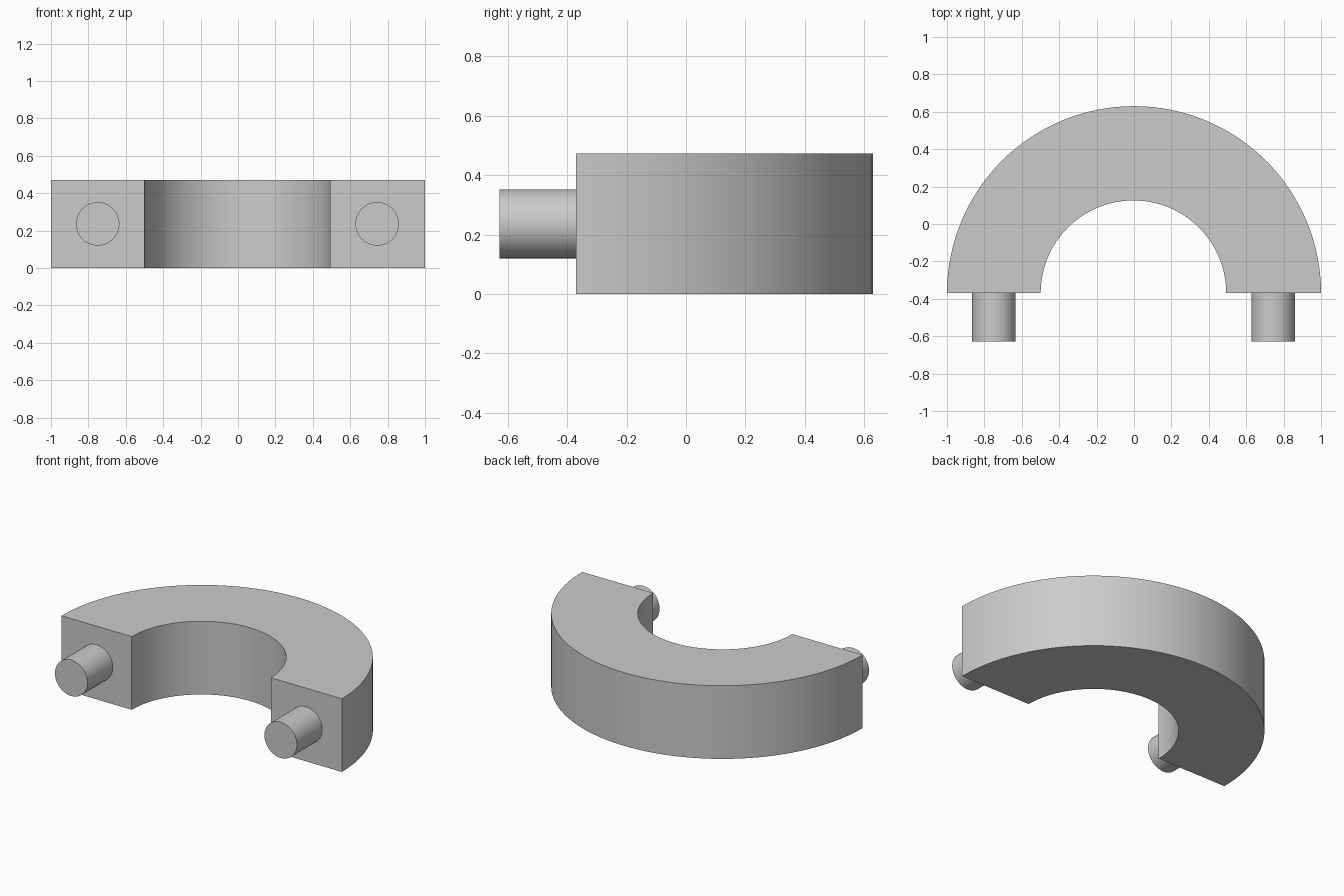
import bpy, bmesh
from math import pi, sin, cos, radians
from mathutils import Matrix, Vector

if "Cube" in bpy.data.objects:
    bpy.data.objects.remove(bpy.data.objects["Cube"], do_unlink=True)

HEIGHT = 0.472
FACE_Y = -0.37      # plane of the two flat ends
OUTER, INNER = 1.0, 0.496
SHIFT = -0.003      # slight sideways offset of bore and pins
STEPS = 64

grey = bpy.data.materials.new("plain grey")
grey.use_nodes = True
colour = (0.6, 0.6, 0.6, 1)
grey.diffuse_color = colour
grey.node_tree.nodes["Principled BSDF"].inputs["Base Color"].default_value = colour


def finish(name, bm):
    bmesh.ops.recalc_face_normals(bm, faces=bm.faces)
    mesh = bpy.data.meshes.new(name)
    bm.to_mesh(mesh)
    bm.free()
    mesh.materials.append(grey)
    obj = bpy.data.objects.new(name, mesh)
    bpy.context.collection.objects.link(obj)
    bpy.ops.object.select_all(action='DESELECT')
    obj.select_set(True)
    bpy.context.view_layer.objects.active = obj
    bpy.ops.object.shade_smooth_by_angle(angle=radians(30))


def arc(bm, radius, offset):
    angles = [pi * i / STEPS for i in range(STEPS + 1)]
    return [bm.verts.new((offset + radius * cos(a), FACE_Y + radius * sin(a), 0))
            for a in angles]


# Half ring: strip between two arcs, extruded upward
bm = bmesh.new()
outer, inner = arc(bm, OUTER, 0), arc(bm, INNER, SHIFT)
for i in range(STEPS):
    bm.faces.new((outer[i], outer[i + 1], inner[i + 1], inner[i]))
top = bmesh.ops.extrude_face_region(bm, geom=bm.faces[:], use_keep_orig=True)
bmesh.ops.translate(bm, vec=(0, 0, HEIGHT),
                    verts=[v for v in top["geom"] if isinstance(v, bmesh.types.BMVert)])
finish("half_ring", bm)

# Locating pins on the flat ends, sunk a little into the ring
PIN_FRONT, PIN_BACK = -0.628, FACE_Y + 0.02
for side, name in ((1, "left_pin"), (-1, "right_pin")):
    bm = bmesh.new()
    place = Matrix.Translation(Vector((SHIFT + side * 0.747, (PIN_FRONT + PIN_BACK) / 2, HEIGHT / 2)))
    bmesh.ops.create_cone(bm, cap_ends=True, segments=48, radius1=0.116, radius2=0.116,
                          depth=PIN_BACK - PIN_FRONT,
                          matrix=place @ Matrix.Rotation(pi / 2, 4, 'X'))
    finish(name, bm)
